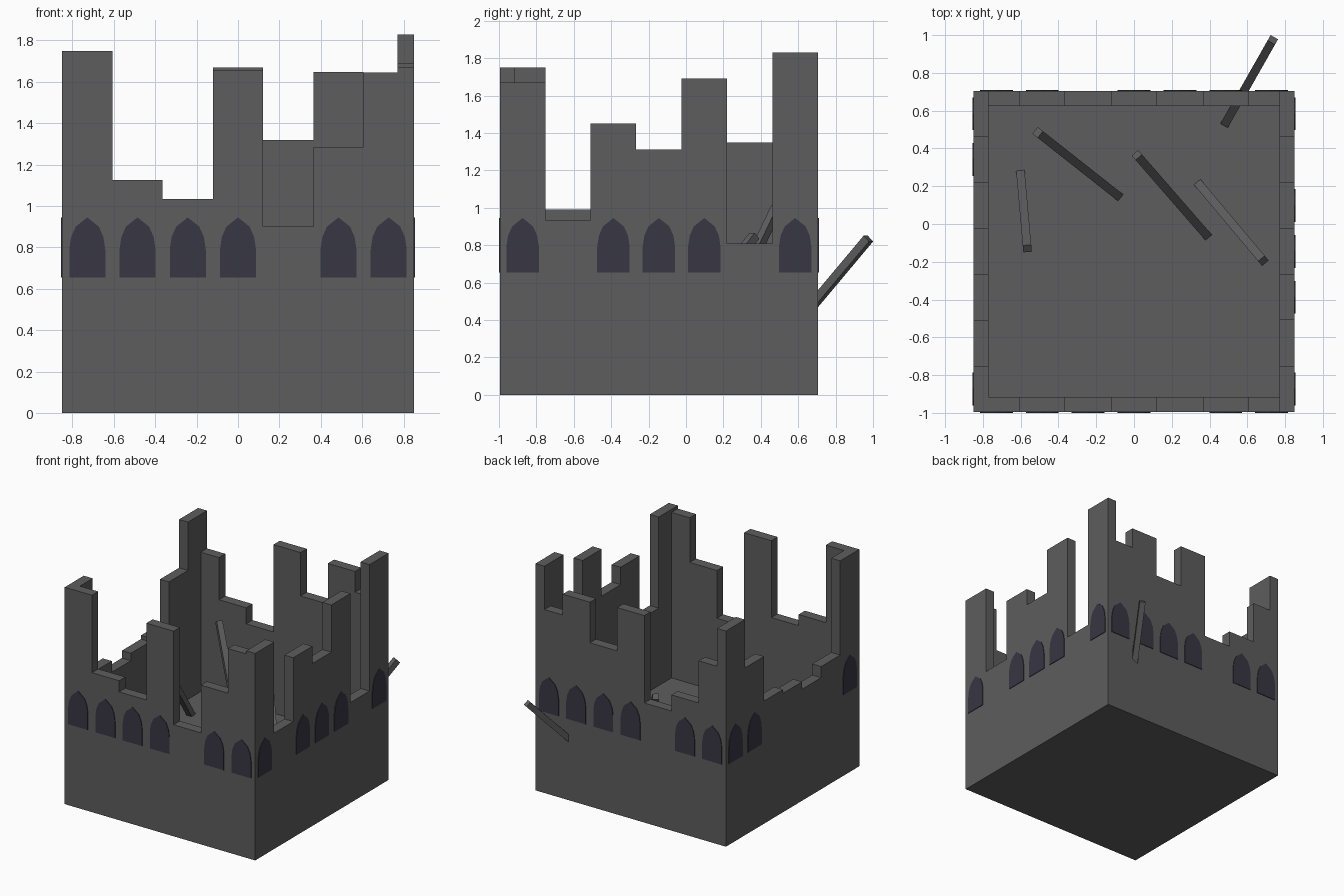
import bpy
import bmesh
from mathutils import Vector

if "Cube" in bpy.data.objects:
    bpy.data.objects.remove(bpy.data.objects["Cube"], do_unlink=True)


def make_material(name, rgb):
    mat = bpy.data.materials.new(name)
    mat.use_nodes = True
    mat.diffuse_color = (*rgb, 1)
    mat.node_tree.nodes["Principled BSDF"].inputs["Base Color"].default_value = (*rgb, 1)
    return mat


STONE = make_material("grey stone", (0.11, 0.11, 0.112))
GLASS = make_material("dark window", (0.04, 0.038, 0.056))

HALF, FRONT, BACK = 0.85, -0.995, 0.705
THICK, FLOOR = 0.08, 0.31
SEG = 2 * HALF / 7


def add_object(name, bm, mat):
    bmesh.ops.recalc_face_normals(bm, faces=bm.faces)
    mesh = bpy.data.meshes.new(name)
    bm.to_mesh(mesh)
    bm.free()
    mesh.materials.append(mat)
    obj = bpy.data.objects.new(name, mesh)
    bpy.context.collection.objects.link(obj)
    return obj


def add_prism(bm, profile, origin, along, offset):
    """Extrude an upright (u, z) outline sideways by the offset vector."""
    verts = [bm.verts.new(origin + along * u + Vector((0, 0, z))) for u, z in profile]
    face = bm.faces.new(verts)
    new = bmesh.ops.extrude_face_region(bm, geom=[face], use_keep_orig=True)["geom"]
    moved = [v for v in new if isinstance(v, bmesh.types.BMVert)]
    bmesh.ops.translate(bm, verts=moved, vec=offset)


# Pointed arch outline, centred on u = 0
right_half = [(0.087, 0.655), (0.087, 0.79), (0.078, 0.85), (0.056, 0.9)]
ARCH = right_half + [(0, 0.945)] + [(-u, z) for u, z in reversed(right_half)]


def build_wall(name, heights, origin, along, inward):
    origin, along, inward = (Vector((*v, 0)) for v in (origin, along, inward))
    # Broken wall with a stepped top edge
    outline = [(0, 0)]
    for i, h in enumerate(heights):
        outline += [(i * SEG, h), ((i + 1) * SEG, h)]
    outline.append((7 * SEG, 0))
    bm = bmesh.new()
    add_prism(bm, outline, origin, along, inward * THICK)
    add_object(name + "_wall", bm, STONE)
    # Window plates only where the wall still stands high enough
    bm = bmesh.new()
    for i, h in enumerate(heights):
        if h > 1:
            centre = origin + along * (i + 0.5) * SEG
            add_prism(bm, ARCH, centre, along, inward * -0.005)
    add_object(name + "_windows", bm, GLASS)


build_wall("front", [1.75, 1.125, 1.035, 1.655, 0.9, 1.285, 1.645],
           (-HALF, FRONT), (1, 0), (0, 1))
build_wall("back", [1.435, 1.095, 0.965, 1.67, 1.32, 1.648, 1.48],
           (-HALF, BACK), (1, 0), (0, -1))
build_wall("right_side", [1.67, 0.935, 1.45, 1.31, 1.69, 0.81, 1.83],
           (HALF, FRONT), (0, 1), (-1, 0))
build_wall("left_side", [0 + 1.75, 0.99, 0.9, 0.96, 0.99, 1.35, 1.74],
           (-HALF, FRONT), (0, 1), (1, 0))

# Solid floor inside the walls
bm = bmesh.new()
e = HALF - THICK / 2
add_prism(bm, [(-e, 0), (e, 0), (e, FLOOR), (-e, FLOOR)],
          Vector((0, FRONT + THICK / 2, 0)), Vector((1, 0, 0)),
          Vector((0, BACK - FRONT - THICK, 0)))
add_object("floor", bm, STONE)


def build_beam(name, low, high):
    low, high = Vector(low), Vector(high)
    bm = bmesh.new()
    bmesh.ops.create_cube(bm, size=1)
    axis = high - low
    bmesh.ops.scale(bm, verts=bm.verts, vec=(0.045, 0.045, axis.length))
    obj = add_object(name, bm, STONE)
    obj.rotation_mode = "QUATERNION"
    obj.rotation_quaternion = axis.to_track_quat("Z", "Y")
    obj.location = (low + high) / 2


# Fallen beams leaning inside, and one poking through the back wall
build_beam("back_beam", (0.485, 0.535, 0.31), (0.735, 0.975, 0.835))
build_beam("long_beam", (-0.085, 0.15, 0.3), (-0.51, 0.485, 1.0))
build_beam("middle_beam", (0.385, -0.06, 0.3), (0.015, 0.365, 0.85))
build_beam("side_beam", (0.345, 0.21, 0.3), (0.685, -0.195, 0.85))
build_beam("short_beam", (-0.6, 0.265, 0.3), (-0.565, -0.13, 0.86))
